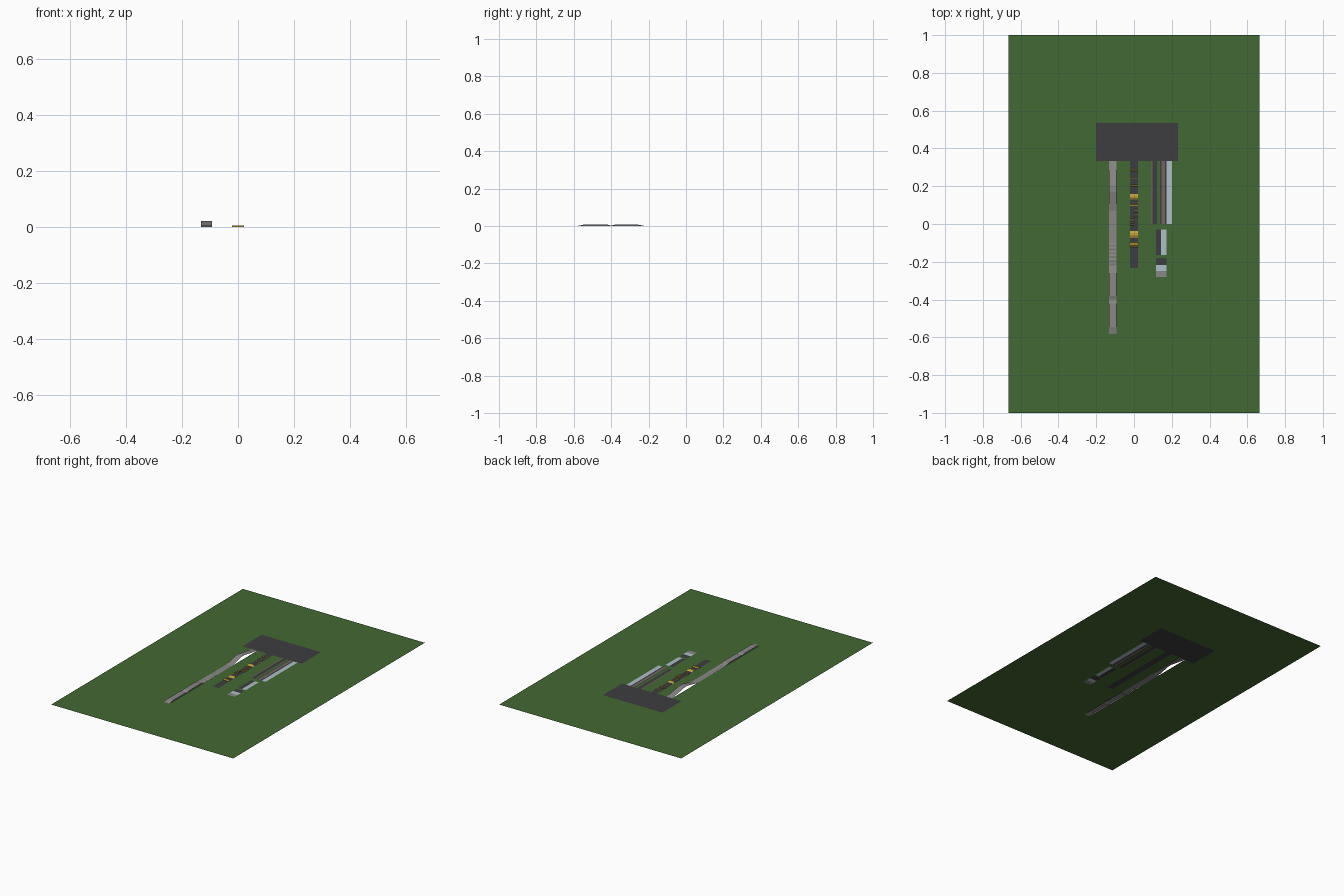
import bpy, bmesh

if "Cube" in bpy.data.objects:
    bpy.data.objects.remove(bpy.data.objects["Cube"])


def material(name, rgb):
    m = bpy.data.materials.new(name)
    m.diffuse_color = (*rgb, 1)
    m.use_nodes = True
    m.node_tree.nodes["Principled BSDF"].inputs["Base Color"].default_value = m.diffuse_color
    return m


GREEN = material("grass", (0.055, 0.14, 0.033))
DARK = material("asphalt", (0.047, 0.047, 0.052))
GREY = material("concrete", (0.25, 0.24, 0.24))
YELLOW = material("yellow_paint", (0.55, 0.36, 0.04))
BLUE = material("wet_surface", (0.42, 0.52, 0.58))
BROWN = material("gravel", (0.17, 0.13, 0.115))


def mesh_object(name, bm, mat):
    me = bpy.data.meshes.new(name)
    bm.to_mesh(me)
    bm.free()
    me.materials.append(mat)
    ob = bpy.data.objects.new(name, me)
    bpy.context.collection.objects.link(ob)
    return ob


def quad(bm, x0, x1, y0, y1, z=0.0):
    bm.faces.new([bm.verts.new(p) for p in
                  ((x0, y0, z), (x1, y0, z), (x1, y1, z), (x0, y1, z))])


def patch(name, x0, x1, y0, y1, mat, z=0.0):
    bm = bmesh.new()
    quad(bm, x0, x1, y0, y1, z)
    return mesh_object(name, bm, mat)


def lane(name, x0, x1, profile, mat, walls=False):
    """Sweep a (y, z) side profile across the lane width."""
    bm = bmesh.new()
    for (ya, za), (yb, zb) in zip(profile, profile[1:]):
        bm.faces.new([bm.verts.new(p) for p in
                      ((x0, ya, za), (x1, ya, za), (x1, yb, zb), (x0, yb, zb))])
        if walls and za + zb > 0:
            for x in (x0, x1):
                pts = [(x, ya, 0), (x, yb, 0)]
                if zb > 0:
                    pts.append((x, yb, zb))
                if za > 0:
                    pts.append((x, ya, za))
                bm.faces.new([bm.verts.new(p) for p in pts])
    return mesh_object(name, bm, mat)


# Areas left open in the grass for the paved surfaces
holes = [
    (-0.201, 0.233, 0.333, 0.534),
    (-0.132, -0.092, -0.582, 0.333),
    (-0.021, 0.021, -0.233, 0.333),
    (0.092, 0.122, 0.0, 0.333),
    (0.138, 0.202, 0.0, 0.333),
    (0.117, 0.172, -0.165, -0.03),
    (0.117, 0.172, -0.28, -0.18),
]

# Grass sheet built as a grid with the openings skipped
xs = sorted({-0.665, 0.665} | {v for h in holes for v in h[:2]})
ys = sorted({-1.0, 1.0} | {v for h in holes for v in h[2:]})
bm = bmesh.new()
for xa, xb in zip(xs, xs[1:]):
    for ya, yb in zip(ys, ys[1:]):
        cx, cy = (xa + xb) / 2, (ya + yb) / 2
        if not any(h[0] < cx < h[1] and h[2] < cy < h[3] for h in holes):
            quad(bm, xa, xb, ya, yb)
bmesh.ops.remove_doubles(bm, verts=bm.verts, dist=1e-5)
mesh_object("grass_field", bm, GREEN)

# Start area
patch("start_pad", *holes[0], DARK)

# Left lane: hill, washboard ripples, then two raised tables
hill = [(0.333, 0), (0.2, 0.022), (0.17, 0.022), (0.07, 0), (-0.09, 0)]
lane("hill_lane", -0.132, -0.092, hill[::-1], GREY)
ripples = [(-0.22 + 0.01 * i, 0.002 * (i % 2)) for i in range(13)] + [(-0.09, 0)]
lane("washboard_lane", -0.132, -0.092, ripples, GREY)
tables = [(-0.582, 0), (-0.545, 0.008), (-0.42, 0.008), (-0.40, 0.002),
          (-0.38, 0.008), (-0.26, 0.008), (-0.22, 0)]
lane("table_lane", -0.132, -0.092, tables, GREY, walls=True)

# Middle lane with yellow bumps
bumps = [  # x0, x1, y centre, length, height
    (-1, 1, 0.285, 0.008, 0.003), (-1, 1, 0.243, 0.006, 0.003),
    (-1, 1, 0.203, 0.008, 0.003), (-1, 1, 0.145, 0.03, 0.006),
    (-1, 1, 0.098, 0.008, 0.004),
    (-1, 1, -0.055, 0.036, 0.006), (-1, 1, -0.11, 0.024, 0.006),
]
bumps += [(0, 1, 0.04 + 0.012 * i, 0.006, 0.004) for i in range(4)]
bumps += [(-1, 0, -0.005 + 0.014 * i, 0.006, 0.004) for i in range(3)]
patch("bump_lane", *holes[2], DARK)
for i, (a, b, y, length, h) in enumerate(bumps):
    half = length / 2
    lane(f"speed_bump_{i + 1}", 0.021 * a, 0.021 * b,
         [(y - half, 0.0005), (y - half * 0.4, h), (y + half * 0.4, h), (y + half, 0.0005)],
         YELLOW)

# Right lanes: long braking surfaces
for name, x0, x1, mat in (
        ("asphalt_lane_left", 0.092, 0.098, BROWN), ("asphalt_lane", 0.098, 0.122, DARK),
        ("gravel_lane_edge", 0.138, 0.145, DARK), ("gravel_lane", 0.145, 0.163, BROWN),
        ("wet_lane_edge", 0.163, 0.173, DARK), ("wet_lane", 0.173, 0.202, BLUE)):
    patch(name, x0, x1, 0.0, 0.333, mat)

# Right lanes: short split surfaces
patch("split_dry_half", 0.117, 0.144, -0.165, -0.03, DARK)
patch("split_wet_half", 0.144, 0.172, -0.165, -0.03, BLUE)
for name, y0, y1, mat in (("end_dry_patch", -0.217, -0.18, DARK),
                          ("end_wet_patch", -0.25, -0.217, BLUE),
                          ("end_gravel_patch", -0.28, -0.25, GREY)):
    patch(name, 0.117, 0.172, y0, y1, mat)
